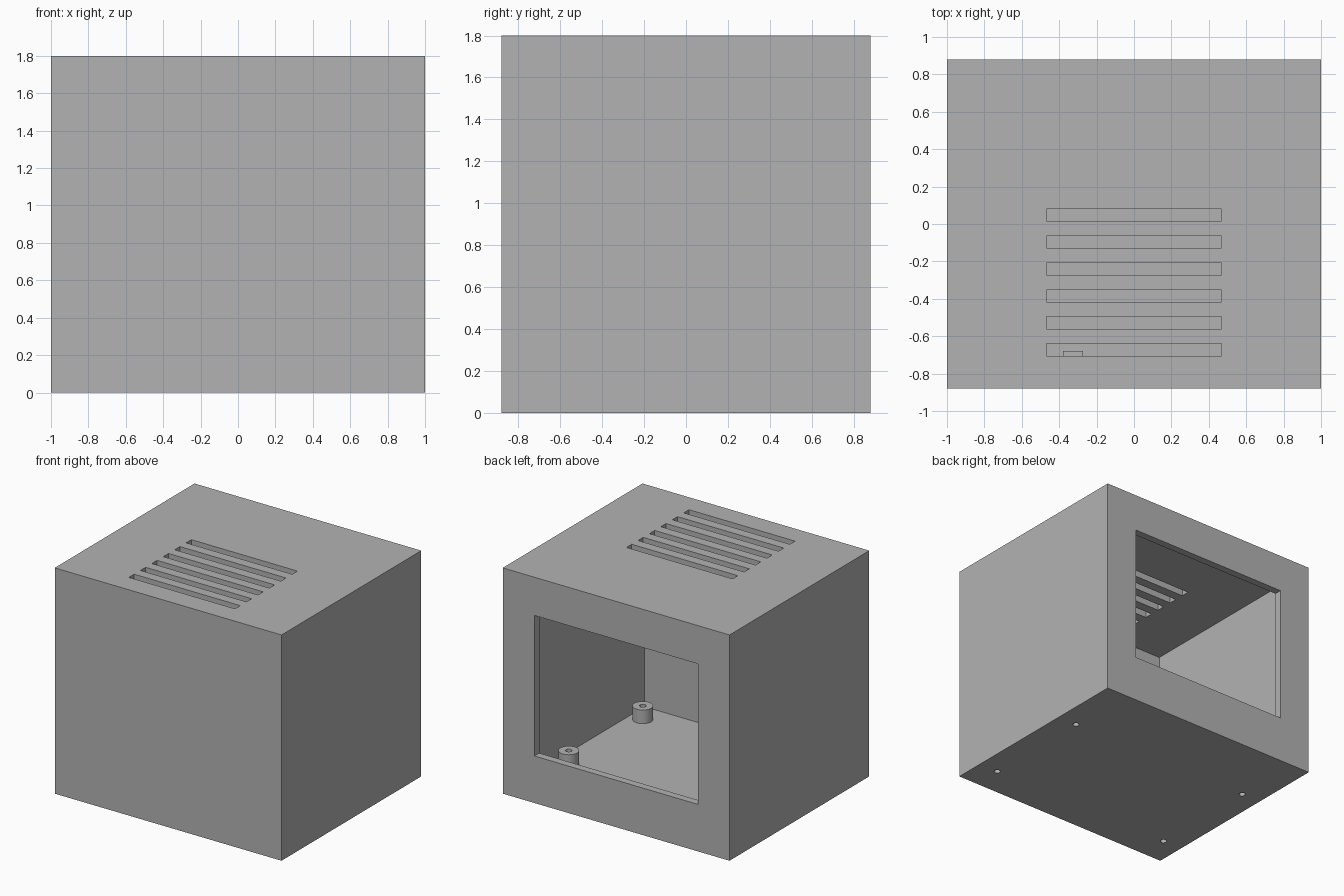
import bpy, bmesh
from mathutils import Matrix, Vector

default = bpy.data.objects.get("Cube")
if default:
    bpy.data.objects.remove(default, do_unlink=True)

W, D, H, T = 2.0, 1.76, 1.8, 0.06          # outer size and wall thickness
SCREWS = [(x, y) for x in (-0.827, 0.827) for y in (-0.637, 0.296)]

grey = bpy.data.materials.new("plain grey")
grey.use_nodes = True
grey.diffuse_color = (0.45, 0.45, 0.45, 1)
grey.node_tree.nodes["Principled BSDF"].inputs["Base Color"].default_value = (0.45, 0.45, 0.45, 1)


def add_box(bm, low, high):
    low, high = Vector(low), Vector(high)
    place = Matrix.Translation((low + high) / 2) @ Matrix.Diagonal((*(high - low), 1))
    bmesh.ops.create_cube(bm, size=1, matrix=place)


def add_post(bm, x, y, radius, z0, z1):
    bmesh.ops.create_cone(bm, cap_ends=True, segments=32, radius1=radius, radius2=radius,
                          depth=z1 - z0, matrix=Matrix.Translation((x, y, (z0 + z1) / 2)))


def finish(bm, name):
    mesh = bpy.data.meshes.new(name)
    bm.to_mesh(mesh)
    bm.free()
    mesh.materials.append(grey)
    obj = bpy.data.objects.new(name, mesh)
    bpy.context.collection.objects.link(obj)
    return obj


def activate(obj):
    bpy.ops.object.select_all(action="DESELECT")
    obj.select_set(True)
    bpy.context.view_layer.objects.active = obj


def cut(obj, cutter):
    activate(obj)
    mod = obj.modifiers.new("cut", "BOOLEAN")
    mod.operation, mod.solver, mod.object = "DIFFERENCE", "EXACT", cutter
    bpy.ops.object.modifier_apply(modifier=mod.name)


# Case: solid block, hollowed out below
bm = bmesh.new()
add_box(bm, (-W / 2, -D / 2, 0), (W / 2, D / 2, H))
case = finish(bm, "case")

bm = bmesh.new()
add_box(bm, (-W / 2 + T, -D / 2 + T, T), (W / 2 - T, D / 2 - T, H - T))
cavity = finish(bm, "cavity_cutter")

# Back window and the row of vents in the roof
bm = bmesh.new()
add_box(bm, (-0.72, D / 2 - 2 * T, 0.375), (0.72, D / 2 + T, 1.495))
for i in range(6):
    y = 0.048 - i * 0.1442
    add_box(bm, (-0.468, y - 0.033, H - 2 * T), (0.468, y + 0.033, H + T))
openings = finish(bm, "openings_cutter")

# Screw holes through the floor and standoffs
bm = bmesh.new()
for x, y in SCREWS:
    add_post(bm, x, y, 0.024, -0.1, 0.3)
holes = finish(bm, "screw_hole_cutter")

for cutter in (cavity, openings, holes):
    cut(case, cutter)

# Standoffs
bm = bmesh.new()
for x, y in SCREWS:
    add_post(bm, x, y, 0.075, T / 2, 0.168)
standoffs = finish(bm, "standoffs")
cut(standoffs, holes)

# Small block on the floor against the front wall
bm = bmesh.new()
add_box(bm, (-0.38, -D / 2 + T / 2, T / 2), (-0.273, -0.68, 0.168))
finish(bm, "front_block")

for obj in (case, standoffs):
    activate(obj)
    bpy.ops.object.shade_smooth_by_angle(angle=0.6)
for cutter in (cavity, openings, holes):
    bpy.data.objects.remove(cutter, do_unlink=True)
